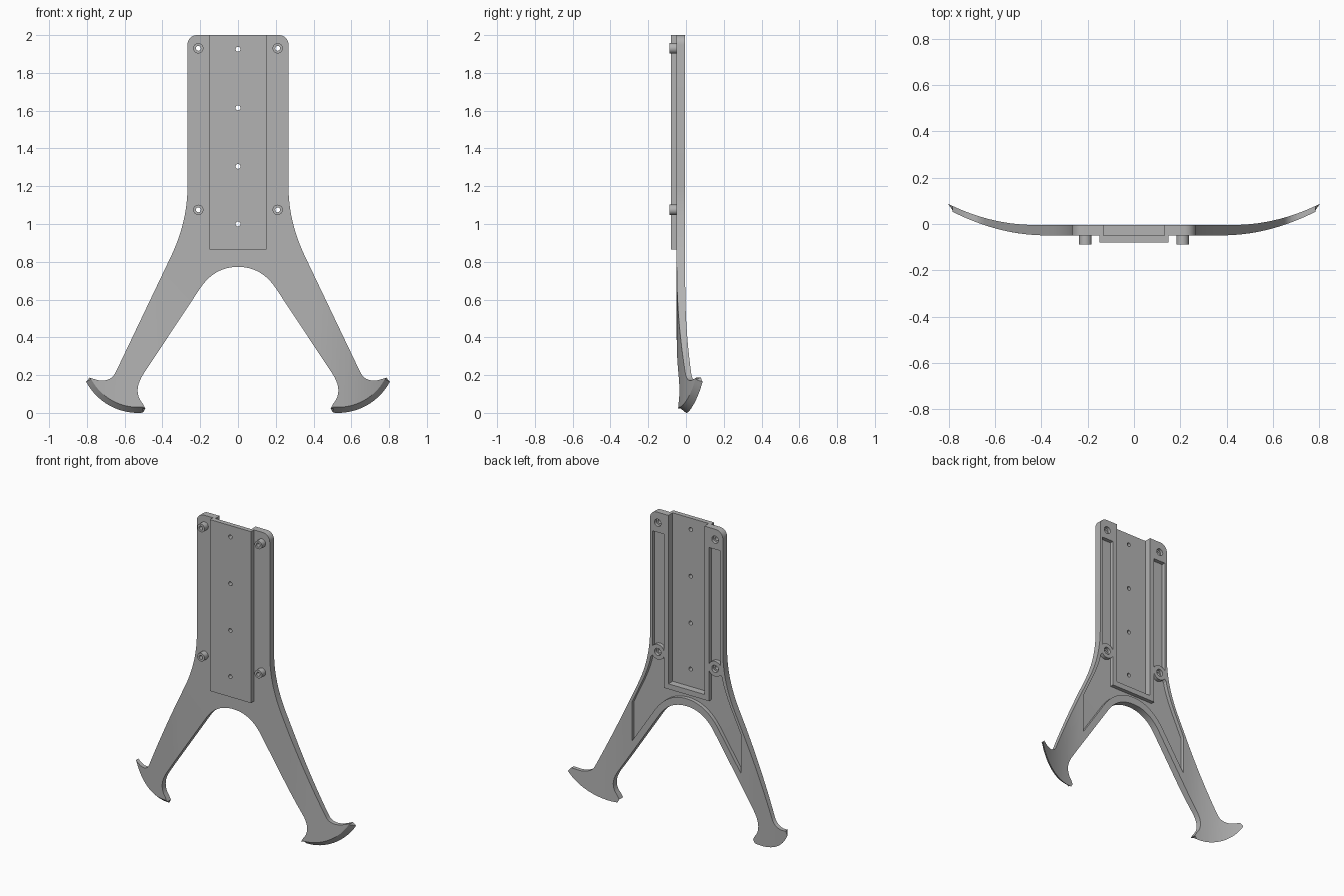
import bpy, bmesh, math
from mathutils import Vector

if "Cube" in bpy.data.objects:
    bpy.data.objects.remove(bpy.data.objects["Cube"])

FRONT, BACK = -0.049, -0.004          # flat faces of the main plate

grey = bpy.data.materials.new("mid grey")
grey.diffuse_color = (0.45, 0.45, 0.45, 1)
grey.use_nodes = True
grey.node_tree.nodes["Principled BSDF"].inputs["Base Color"].default_value = grey.diffuse_color


def bezier(a, c, b, n=10):
    return [tuple((1-t)**2*a[i] + 2*t*(1-t)*c[i] + t*t*b[i] for i in (0, 1))
            for t in (k/n for k in range(n+1))]


def arc(cx, cz, r, a0, a1, n=12):
    return [(cx + r*math.cos(math.radians(a0 + (a1-a0)*k/n)),
             cz + r*math.sin(math.radians(a0 + (a1-a0)*k/n))) for k in range(n+1)]


def mirrored(half):
    return half + [(-x, z) for x, z in reversed(half) if abs(x) > 1e-6]


def prisms(name, outlines, y0, y1):
    """Extrude outlines in xz along y; an outline may be a (front, back) pair."""
    bm = bmesh.new()
    for o in outlines:
        f, b = o if isinstance(o, tuple) else (o, o)
        vf = [bm.verts.new((x, y0, z)) for x, z in f]
        vb = [bm.verts.new((x, y1, z)) for x, z in b]
        bm.faces.new(vf)
        bm.faces.new(vb)
        for i in range(len(vf)):
            j = (i+1) % len(vf)
            bm.faces.new((vf[i], vf[j], vb[j], vb[i]))
    bmesh.ops.recalc_face_normals(bm, faces=bm.faces)
    me = bpy.data.meshes.new(name)
    bm.to_mesh(me)
    bm.free()
    me.materials.append(grey)
    ob = bpy.data.objects.new(name, me)
    bpy.context.collection.objects.link(ob)
    return ob


def circles(points, r, n=24):
    return [arc(x, z, r, 0, 360 - 360/n, n-1) for x, z in points]


def cut(ob, cutters):
    for c in cutters:
        m = ob.modifiers.new("cut", 'BOOLEAN')
        m.operation, m.solver, m.object = 'DIFFERENCE', 'EXACT', c
    bpy.context.view_layer.update()
    ev = ob.evaluated_get(bpy.context.evaluated_depsgraph_get())
    me = bpy.data.meshes.new_from_object(ev)
    ob.modifiers.clear()
    ob.data = me


def rect(x0, x1, z0, z1):
    return [(x0, z0), (x1, z0), (x1, z1), (x0, z1)]


# Main plate outline: flank, leg, foot and arch; foot sole is bevelled at the front
def plate_outline(sole_radius):
    half = arc(0.217, 1.95, 0.05, 90, 0, 8)
    half += bezier((0.267, 1.2), (0.267, 1.013), (0.354, 0.83), 12)
    half += bezier((0.645, 0.22), (0.668, 0.165), (0.735, 0.172), 8)
    half += [(0.765, 0.18), (0.785, 0.187)]
    half += arc(0.53, 0.31, sole_radius, -28, -95, 16)
    half += [(0.49, 0.024)]
    half += bezier((0.505, 0.05), (0.56, 0.115), (0.5, 0.207), 10)
    half += bezier((0.2, 0.66), (0.125, 0.773), (0, 0.773), 12)
    return mirrored(half)


body = prisms("stand_plate", [(plate_outline(0.28), plate_outline(0.31))], FRONT, BACK)

# Recesses in the back of the plate
flank = arc(0.21, 1.075, 0.05, 37, 154) + [(0.165, 1.867), (0.25, 1.867)]
legs = [(0, 0.85), (0.165, 0.85)] + arc(0.21, 1.075, 0.05, 206, 323)
legs += bezier((0.262, 1.03), (0.275, 0.95), (0.343, 0.81), 8)
legs += [(0.4, 0.69), (0.4, 0.433)]
legs += bezier((0.235, 0.682), (0.142, 0.822), (0, 0.822), 12)
mounts = [(s*0.21, z) for s in (1, -1) for z in (1.93, 1.075)]
pockets = prisms("pocket_cutter", [flank, [(-x, z) for x, z in flank], mirrored(legs)],
                 BACK - 0.025, 0.1)
channel = prisms("channel_cutter", [rect(-0.132, 0.132, 0.885, 2.1)], -0.06, 0.1)
bores = prisms("bore_cutter", circles(mounts, 0.013), -0.2, 0.1)
seats = prisms("seat_cutter", circles(mounts, 0.024), BACK - 0.02, 0.1)
pins = prisms("pin_cutter", circles([(0, z) for z in (1.925, 1.615, 1.305, 1.0)], 0.013), -0.2, 0.1)
cut(body, [pockets, channel, bores, seats])

# Raised channel floor on the front, with a row of pin holes
tray = prisms("channel_plate", [rect(-0.15, 0.15, 0.865, 2.0)], -0.08, FRONT)
cut(tray, [pins])

# Hollow mounting studs
studs = prisms("mounting_studs", circles(mounts, 0.027), -0.088, FRONT)
cut(studs, [bores])

# Bend the legs and feet backwards in a smooth curve
bm = bmesh.new()
bm.from_mesh(body.data)
for k in range(18):
    for s in (1, -1):
        bmesh.ops.bisect_plane(bm, geom=bm.verts[:] + bm.edges[:] + bm.faces[:], dist=1e-5,
                               plane_co=Vector((s*(0.38 + 0.025*k), 0, 0)),
                               plane_no=Vector((1, 0, 0)))
bmesh.ops.triangulate(bm, faces=bm.faces[:])
for v in bm.verts:
    x = abs(v.co.x)
    t = (v.co.y - FRONT) / (BACK - FRONT)
    front = max(0, x - 0.38)**2 / 1.6
    back = max(0, x - 0.43)**2 / 1.528
    v.co.y += front*(1-t) + back*t
bm.to_mesh(body.data)
bm.free()

for c in (pockets, channel, bores, seats, pins):
    bpy.data.objects.remove(c)

for ob in (body, tray, studs):
    bpy.ops.object.select_all(action='DESELECT')
    ob.select_set(True)
    bpy.context.view_layer.objects.active = ob
    bpy.ops.object.shade_smooth_by_angle(angle=math.radians(25))
